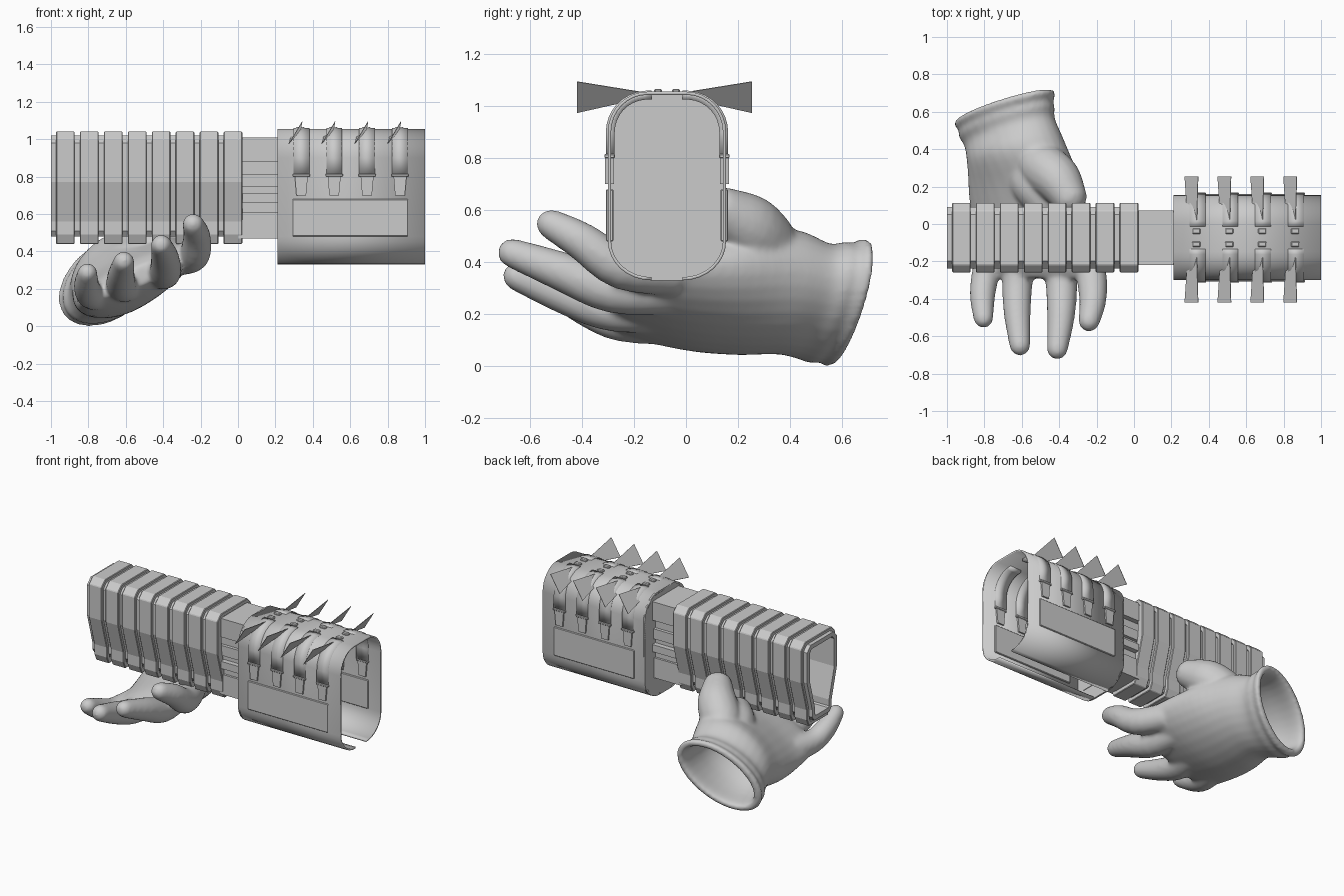
import bpy, bmesh, math
from mathutils import Vector

cube = bpy.data.objects.get("Cube")
if cube:
    bpy.data.objects.remove(cube)

grey = bpy.data.materials.new("plain grey")
grey.use_nodes = True
COLOR = (0.6, 0.6, 0.6, 1)
grey.diffuse_color = COLOR
grey.node_tree.nodes["Principled BSDF"].inputs["Base Color"].default_value = COLOR
MID = -0.073  # y of the centre plane of the weapon parts


def make(name, bm):
    bmesh.ops.recalc_face_normals(bm, faces=bm.faces)
    me = bpy.data.meshes.new(name)
    bm.to_mesh(me)
    bm.free()
    me.materials.append(grey)
    ob = bpy.data.objects.new(name, me)
    bpy.context.collection.objects.link(ob)
    return ob


def smooth(ob, angle=35):
    bpy.ops.object.select_all(action='DESELECT')
    ob.select_set(True)
    bpy.context.view_layer.objects.active = ob
    bpy.ops.object.shade_smooth_by_angle(angle=math.radians(angle))


def bevel(ob, width):
    mod = ob.modifiers.new("bevel", 'BEVEL')
    mod.width, mod.segments = width, 1
    mod.limit_method = 'ANGLE'


def strip(name, pts, x0, x1, wall, closed=False):
    """Sheet swept along x from a (y offset, z) outline, thickened inwards."""
    bm = bmesh.new()
    rows = [[bm.verts.new((x, MID + y, z)) for y, z in pts] for x in (x0, x1)]
    n = len(pts)
    for i in range(n if closed else n - 1):
        j = (i + 1) % n
        bm.faces.new((rows[0][i], rows[0][j], rows[1][j], rows[1][i]))
    ob = make(name, bm)
    # turn the sheet to face outwards before thickening
    f = ob.data.polygons[0]
    if f.normal.dot(f.center - Vector((f.center.x, MID, 0.72))) < 0:
        ob.data.flip_normals()
    mod = ob.modifiers.new("wall", 'SOLIDIFY')
    mod.thickness, mod.offset = wall, -1
    mod.use_even_offset = True
    return ob


def bridge(name, a, b):
    """Solid between two matching loops of points."""
    bm = bmesh.new()
    a, b = [[bm.verts.new(p) for p in loop] for loop in (a, b)]
    bm.faces.new(a)
    bm.faces.new(b)
    for i in range(len(a)):
        j = (i + 1) % len(a)
        bm.faces.new((a[i], a[j], b[j], b[i]))
    return make(name, bm)


def prism(name, pts, x0, x1):
    return bridge(name, *[[(x, MID + y, z) for y, z in pts] for x in (x0, x1)])


def box(name, x0, x1, y0, y1, z0, z1):
    return prism(name, [(y0, z0), (y1, z0), (y1, z1), (y0, z1)], x0, x1)


def both(half):
    """Close a half outline (top to bottom) by mirroring it."""
    return half + [(-y, z) for y, z in reversed(half)]


def arc(cy, cz, ry, rz, a0, a1, n=8):
    return [(cy + ry * math.cos(t), cz + rz * math.sin(t))
            for t in (math.radians(a0 + (a1 - a0) * i / n) for i in range(n + 1))]


# ribbed hand guard
def guard(g):
    return both([(.125 + g, 1.02 + g), (.165 + g, .98 + g), (.165 + g, .77),
                 (.107 + g, .56), (.107 + g, .51 - g), (.085 + g, .48 - 2 * g)])


strip("guard_core", guard(0), -1, .02, .03, True)
for i in range(8):
    x = -.973 + i * .128
    rib = strip(f"guard_rib_{i + 1}", guard(.02), x, x + .1, .03, True)
    bevel(rib, .004)

# stepped neck between guard and shell
box("neck_core", .0, .22, -.11, .11, .48, 1.0)
for name, half, z0, z1 in (("neck_top", .145, .88, 1.01), ("neck_middle", .132, .745, .815),
                           ("neck_rail", .145, .66, .71), ("neck_bottom", .125, .47, .61)):
    box(name, .0, .22, -half, half, z0, z1)

# rounded shell, open at the far end and along the bottom
corner = arc(.075, .9, .152, .155, 90, 0)
belly = arc(.06, .48, .167, .15, 0, -90)
half = corner + belly
outline = [(-y, z) for y, z in reversed(half)] + half
smooth(strip("shell", outline, .21, 1, .012))
smooth(prism("shell_end_wall", outline, .21, .222))
prism("shell_end_plate", both([(.15, 1.03), (.178, .99), (.194, .84), (.158, .43)]), .22, .226)

# clips, panels and fins on both sides of the shell
for s, side in ((-1, "right"), (1, "left")):
    panel = box(f"{side}_panel", .29, .91, s * .206, s * .234, .48, .68)
    bevel(panel, .004)
    for i in range(4):
        x = .296 + i * .176
        tag = f"{side}_{i + 1}"
        # strap hugging the upper corner, inside and out
        path = [(s * y, z) for y, z in
                [(.06, 1.06)] + arc(.075, .9, .16, .159, 85, 0) + [(.235, .81)]]
        smooth(strip(f"strap_{tag}", path, x, x + .085, .034))
        bevel(box(f"buckle_{tag}", x - .004, x + .089, s * .2, s * .241, .80, .815), .003)
        # tapered tongue under the strap
        bridge(f"tongue_{tag}", *[[(x + dx, MID + s * y, z) for dx, z in
                                   ((.008, .8), (.077, .8), (.068, .70), (.016, .70))]
                                  for y in (.204, .238)])
        # small knob and thin twisted fin
        bevel(box(f"knob_{tag}", x + .015, x + .06, s * .02, s * .05, 1.045, 1.066), .005)
        bm = bmesh.new()
        bm.faces.new([bm.verts.new((x + dx, -.083 + s * y, z)) for dx, y, z in
                      ((-.026, .336, .975), (.046, .336, 1.095),
                       (.038, .07, 1.052), (-.008, .07, 1.035))])
        fin = make(f"fin_{tag}", bm)
        fin.modifiers.new("thin", 'SOLIDIFY').thickness = .003

# glove: palm, fingers and thumb fused into one skin
hand = bmesh.new()


def loft(rings, n=28):
    """Closed skin through rings of (centre, u axis, v axis)."""
    loops = []
    for c, u, v in rings:
        loops.append([hand.verts.new(c + u * math.cos(t) + v * math.sin(t))
                      for t in (2 * math.pi * k / n for k in range(n))])
    for a, b in zip(loops, loops[1:]):
        for k in range(n):
            j = (k + 1) % n
            hand.faces.new((a[k], a[j], b[j], b[k]))
    hand.faces.new(loops[0])
    hand.faces.new(loops[-1])


def spline(rows, steps=4):
    """Rows of numbers made denser along a smooth curve through them."""
    out = []
    for i in range(len(rows) - 1):
        four = [rows[min(max(k, 0), len(rows) - 1)] for k in range(i - 1, i + 3)]
        for m in range(steps):
            t = m / steps
            out.append([b + t / 2 * (c - a + t * (2 * a - 5 * b + 4 * c - d
                                                  + t * (3 * (b - c) + d - a)))
                        for a, b, c, d in zip(*four)])
    return out + [list(rows[-1])]


def oval(x, y, z, a, b, tilt, yaw):
    c, s = math.cos(math.radians(tilt)), math.sin(math.radians(tilt))
    return Vector((x, y, z)), Vector((c, yaw, s)) * a, Vector((-s, 0, c)) * b


# palm from knuckles to cuff, then back inside to hollow it
outside = spline((
    (-.52, -.29, .27, .26, .05, 25, 0), (-.53, -.21, .27, .335, .09, 25, 0),
    (-.55, 0, .26, .345, .14, 27, 0), (-.585, .2, .27, .33, .18, 30, .1),
    (-.63, .38, .285, .288, .21, 36, .2), (-.665, .49, .25, .272, .184, 38, .3),
    (-.68, .545, .245, .29, .193, 38, .3), (-.685, .58, .245, .285, .187, 38, .3),
    (-.69, .61, .245, .306, .203, 38, .3), (-.69, .635, .245, .296, .194, 38, .3)))
inside = spline((
    (-.69, .638, .245, .265, .163, 38, .3), (-.685, .6, .245, .25, .15, 38, .3),
    (-.665, .49, .25, .235, .145, 38, .3), (-.64, .38, .25, .21, .12, 34, .2),
    (-.61, .24, .25, .15, .06, 30, 0)))
loft([oval(*r) for r in outside + inside])


def limb(points):
    """Tapered tube with a rounded tip through (x, y, z, radius)."""
    rings = []
    points = spline(points)
    for i, (x, y, z, r) in enumerate(points):
        p, q = points[max(i - 1, 0)], points[min(i + 1, len(points) - 1)]
        d = (Vector(q[:3]) - Vector(p[:3])).normalized()
        u = d.cross(Vector((0, 0, 1))).normalized()
        v = u.cross(d)
        last = i == len(points) - 1
        for t in ((0, 30, 55, 75, 87) if last else (0,)):
            k = r * math.cos(math.radians(t))
            c = Vector((x, y, z)) + d * r * math.sin(math.radians(t))
            rings.append((c, u * k, v * k))
    loft(rings, 16)


# fingers, little finger first
limb([(-.74, -.05, .17, .09), (-.79, -.25, .17, .076), (-.81, -.38, .22, .069), (-.805, -.503, .285, .054)])
limb([(-.58, -.05, .22, .09), (-.62, -.28, .215, .083), (-.625, -.46, .27, .074), (-.61, -.648, .345, .057)])
limb([(-.42, -.05, .29, .09), (-.39, -.28, .29, .087), (-.39, -.48, .365, .076), (-.41, -.668, .435, .057)])
limb([(-.32, -.05, .36, .09), (-.235, -.25, .38, .085), (-.22, -.4, .48, .074), (-.24, -.517, .545, .059)])
# thumb and the broad web at its root
limb([(-.53, .37, .43, .11), (-.49, .31, .46, .13), (-.41, .24, .535, .128), (-.35, .15, .59, .10)])
limb([(-.48, .28, .38, .13), (-.42, .15, .37, .13), (-.38, .0, .34, .09)])
limb([(-.58, .30, .36, .12), (-.53, .2, .42, .12), (-.48, .12, .44, .1)])

glove = make("glove", hand)
skin = glove.modifiers.new("fuse", 'REMESH')
skin.mode, skin.voxel_size, skin.use_smooth_shade = 'VOXEL', .011, True
soft = glove.modifiers.new("soften", 'SMOOTH')
soft.factor, soft.iterations = .5, 16
for poly in glove.data.polygons:
    poly.use_smooth = True
